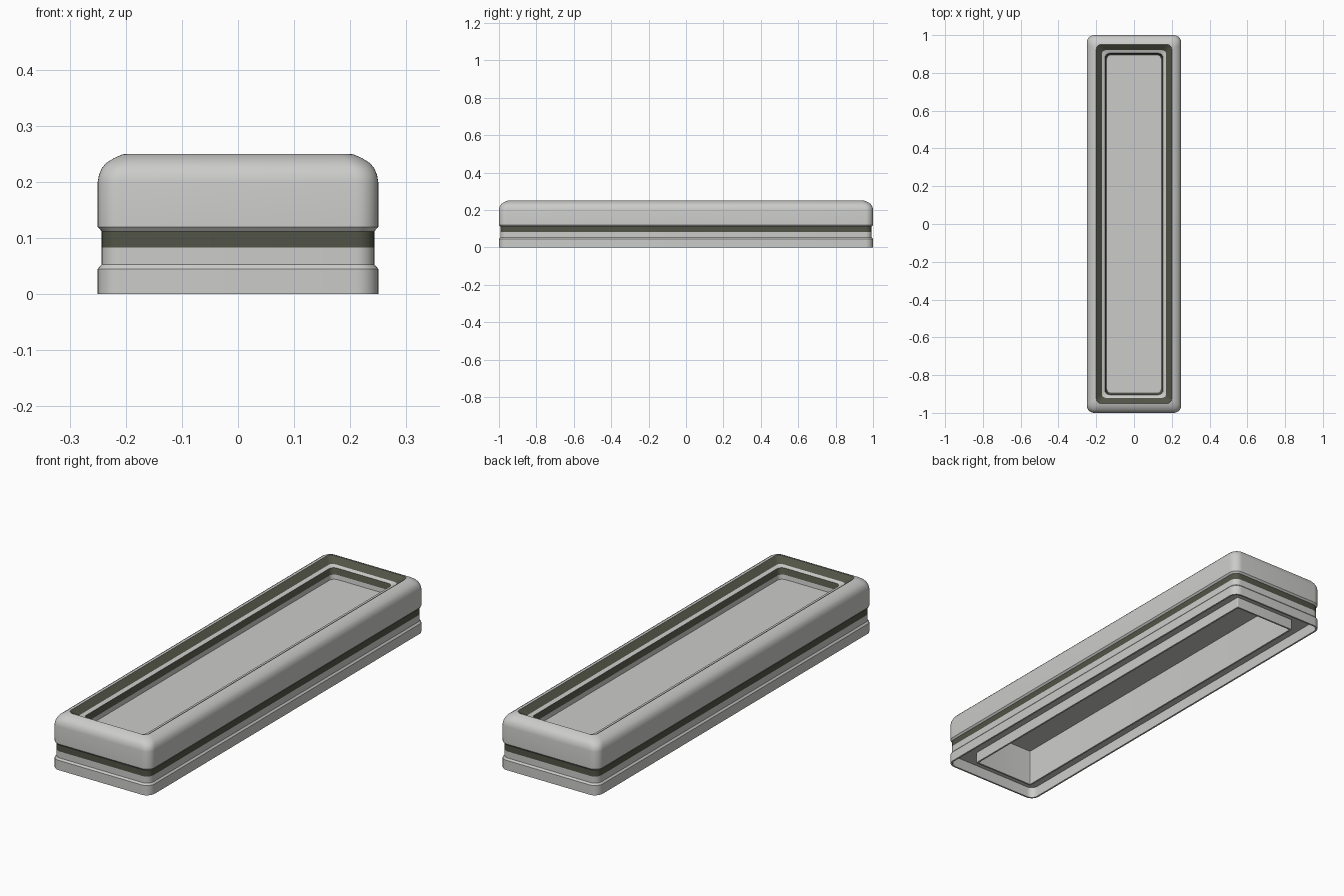
import bpy, bmesh, math

if "Cube" in bpy.data.objects:
    bpy.data.objects.remove(bpy.data.objects["Cube"])

HX, HY = 0.25, 1.0      # half width and half length of the outer body


def material(name, rgb):
    m = bpy.data.materials.new(name)
    m.diffuse_color = (*rgb, 1)
    m.use_nodes = True
    m.node_tree.nodes["Principled BSDF"].inputs["Base Color"].default_value = m.diffuse_color
    return m


light = material("light_grey", (0.60, 0.60, 0.585))
dark = material("dark_olive", (0.085, 0.088, 0.062))


def ring(bm, inset, z, radius, steps=8):
    """Rounded rectangle loop, counter-clockwise from above."""
    x, y = HX - inset - radius, HY - inset - radius
    verts = []
    for k, (sx, sy) in enumerate([(1, 1), (-1, 1), (-1, -1), (1, -1)]):
        for i in range(steps + 1):
            a = math.pi / 2 * (k + i / steps)
            verts.append(bm.verts.new((sx * x + radius * math.cos(a),
                                       sy * y + radius * math.sin(a), z)))
    return verts


def loft(name, profile, mat, cap_start=False, cap_end=False):
    """Skin a list of (inset, z, corner radius) loops."""
    bm = bmesh.new()
    rings = [ring(bm, *p) for p in profile]
    n = len(rings[0])
    for a, b in zip(rings, rings[1:]):
        for j in range(n):
            k = (j + 1) % n
            bm.faces.new((a[j], a[k], b[k], b[j]))
    if cap_start:
        bm.faces.new(rings[0][::-1])
    if cap_end:
        bm.faces.new(rings[-1])
    me = bpy.data.meshes.new(name)
    bm.to_mesh(me)
    bm.free()
    me.materials.append(mat)
    ob = bpy.data.objects.new(name, me)
    bpy.context.collection.objects.link(ob)
    bpy.context.view_layer.objects.active = ob
    ob.select_set(True)
    bpy.ops.object.shade_smooth_by_angle(angle=math.radians(28))
    ob.select_set(False)
    return ob


R = 0.04
# Hollow inner box open to the underside
loft("inner_box", [(0.10, 0.170, 0.003), (0.10, 0.0, 0.003),
                   (0.092, 0.0, 0.004), (0.092, 0.05, 0.004)],
     light, cap_start=True)
# Base skirt with a thin lower lip and a stepped shoulder
loft("base_skirt", [(0.092, 0.05, 0.004), (0.008, 0.05, R - 0.008),
                    (0.008, 0.0, R - 0.008), (0, 0, R), (0, 0.045, R),
                    (0.007, 0.053, R - 0.007), (0.007, 0.083, R - 0.007)], light)
# Dark band around the outside
loft("outer_seal", [(0.007, 0.083, R - 0.007), (0.007, 0.112, R - 0.007)], dark)
# Rounded upper body
loft("upper_body", [(0.007, 0.112, R - 0.007), (0, 0.12, R), (0, 0.20, R),
                    (0.002, 0.212, R), (0.007, 0.224, R), (0.014, 0.233, R),
                    (0.028, 0.242, 0.033), (0.044, 0.249, 0.027),
                    (0.05, 0.25, 0.025)], light)
# Dark sloping seal inside the rim
loft("rim_seal", [(0.05, 0.25, 0.025), (0.08, 0.228, 0.02)], dark)
# Light ledge
loft("inner_ledge", [(0.08, 0.228, 0.02), (0.096, 0.222, 0.025)], light)
# Thin dark seal around the panel
loft("panel_seal", [(0.096, 0.222, 0.025), (0.103, 0.195, 0.025)], dark)
# Recessed flat panel
loft("recessed_panel", [(0.103, 0.195, 0.025), (0.105, 0.175, 0.025)],
     light, cap_end=True)
